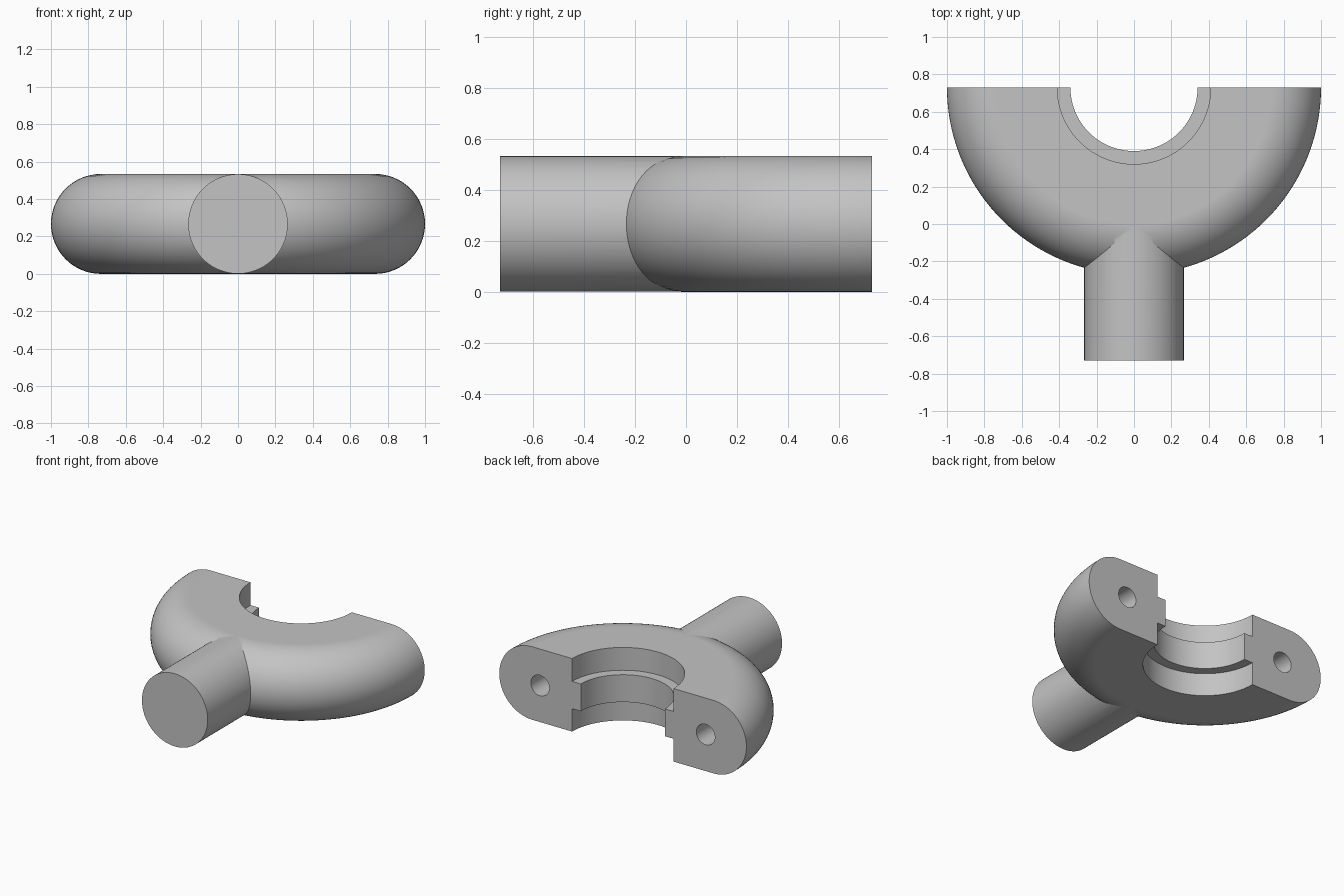
import bpy, bmesh
from math import pi, cos, sin
from mathutils import Matrix, Vector

cube = bpy.data.objects.get("Cube")
if cube:
    bpy.data.objects.remove(cube, do_unlink=True)

HALF = 0.267          # half of the thickness
BACK = 0.73           # y of the cut face, where the ring axis lies
OUTER, BORE, LIP = 1.0, 0.41, 0.34

grey = bpy.data.materials.new("plain_grey")
grey.use_nodes = True
grey.diffuse_color = (0.55, 0.55, 0.55, 1)
grey.node_tree.nodes["Principled BSDF"].inputs["Base Color"].default_value = (0.55, 0.55, 0.55, 1)


def add_object(name, bm):
    bmesh.ops.recalc_face_normals(bm, faces=bm.faces)
    mesh = bpy.data.meshes.new(name)
    bm.to_mesh(mesh)
    bm.free()
    mesh.materials.append(grey)
    obj = bpy.data.objects.new(name, mesh)
    bpy.context.collection.objects.link(obj)
    return obj


def rod(name, x, radius, y0, y1, sides):
    """Cylinder along y at mid height."""
    bm = bmesh.new()
    place = Matrix.Translation((x, (y0 + y1) / 2, HALF)) @ Matrix.Rotation(pi / 2, 4, "X")
    bmesh.ops.create_cone(bm, cap_ends=True, segments=sides, radius1=radius,
                          radius2=radius, depth=y1 - y0, matrix=place)
    return add_object(name, bm)


def combine(target, tool, operation):
    mod = target.modifiers.new(operation.lower(), "BOOLEAN")
    mod.operation, mod.solver, mod.object = operation, "EXACT", tool
    bpy.context.view_layer.objects.active = target
    bpy.ops.object.modifier_apply(modifier=mod.name)
    bpy.data.objects.remove(tool, do_unlink=True)


# Half ring: rounded outside, flat top and bottom, raised lip in the bore
steps = 32
arc = [(OUTER - HALF + HALF * cos(a), HALF + HALF * sin(a))
       for a in (pi * i / steps - pi / 2 for i in range(steps + 1))]
low, high = HALF - 0.1, HALF + 0.1
profile = [(BORE, 0)] + arc + [(BORE, 2 * HALF), (BORE, high), (LIP, high), (LIP, low), (BORE, low)]
bm = bmesh.new()
start = bm.faces.new([bm.verts.new((-r, BACK, z)) for r, z in profile])
first_cap = bmesh.ops.duplicate(bm, geom=[start])
bmesh.ops.spin(bm, geom=[start], cent=(0, BACK, 0), axis=(0, 0, 1), angle=pi, steps=72)
bmesh.ops.remove_doubles(bm, verts=bm.verts, dist=0.0001)
yoke = add_object("yoke", bm)

# Round stem at the front
combine(yoke, rod("stem", 0, HALF - 0.001, -BACK, 0.1, 96), "UNION")

# Blind bolt holes in both end faces
for side in (-1, 1):
    combine(yoke, rod("bolt_hole", side * 0.67, 0.075, BACK - 0.4, BACK + 0.1, 40), "DIFFERENCE")

# Smooth curves, crisp edges
bpy.ops.object.select_all(action="DESELECT")
yoke.select_set(True)
bpy.context.view_layer.objects.active = yoke
bpy.ops.object.shade_smooth_by_angle(angle=pi / 6)
weighted = yoke.modifiers.new("weighted_normals", "WEIGHTED_NORMAL")
weighted.keep_sharp = True
